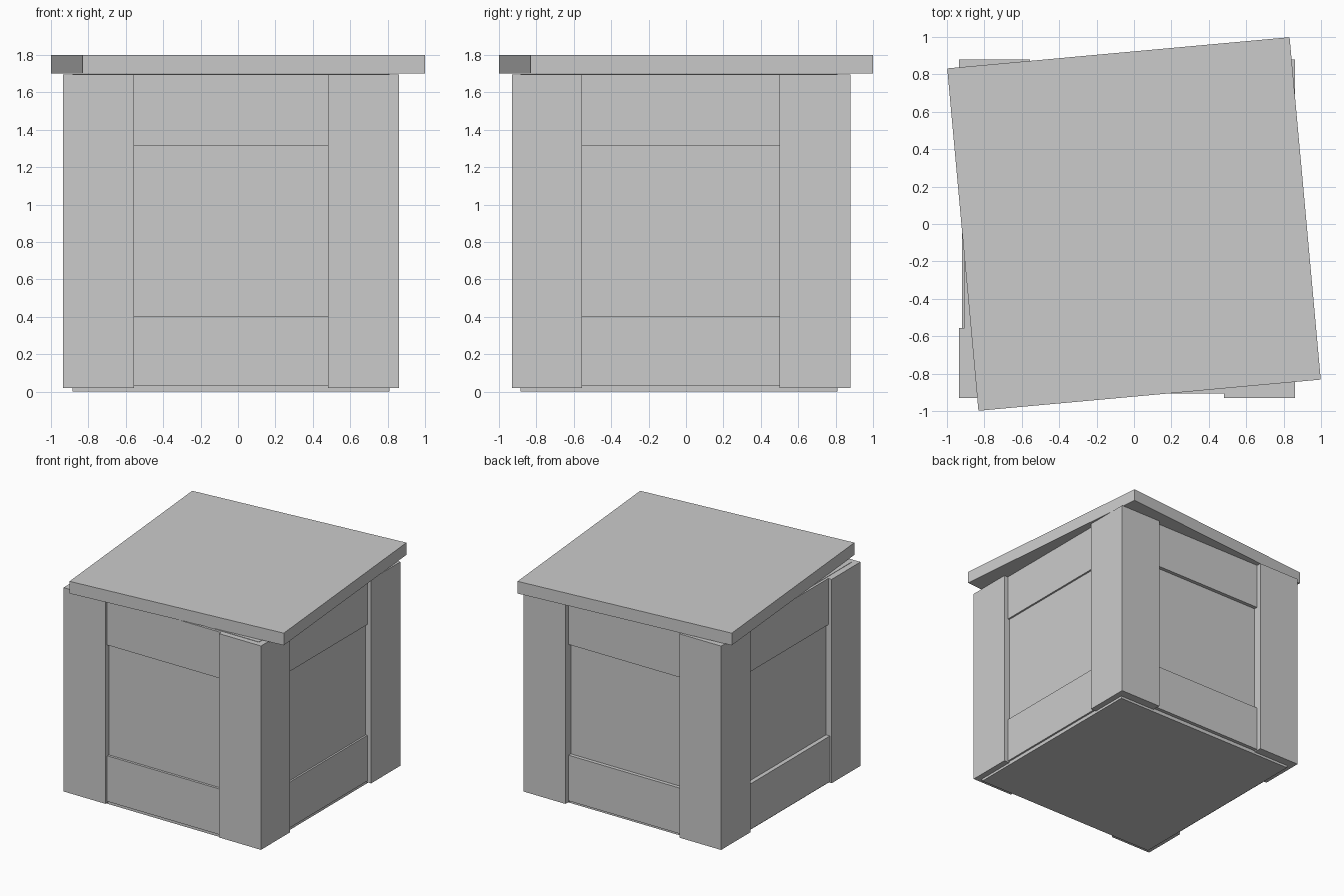
import bpy
import math

if "Cube" in bpy.data.objects:
    bpy.data.objects.remove(bpy.data.objects["Cube"])


def box(name, lo, hi):
    bpy.ops.mesh.primitive_cube_add(size=1, location=[(a + b) / 2 for a, b in zip(lo, hi)])
    ob = bpy.context.object
    ob.name = name
    ob.scale = [b - a for a, b in zip(lo, hi)]
    bpy.ops.object.transform_apply(location=False, rotation=False, scale=True)
    return ob


# Inner crate body forming the recessed panels
box("crate_body", (-0.885, -0.885, 0), (0.81, 0.81, 1.698))

# Four corner posts
for side, x0, x1 in (("left", -0.935, -0.555), ("right", 0.48, 0.86)):
    for end, y0, y1 in (("front", -0.93, -0.555), ("back", 0.50, 0.88)):
        box(f"{end}_{side}_post", (x0, y0, 0.02), (x1, y1, 1.695))

# Top and bottom rails on every side, set slightly behind the posts
for level, z0, z1, left in (("bottom", 0.03, 0.405, -0.92), ("top", 1.315, 1.695, -0.905)):
    box(f"{level}_front_rail", (-0.56, -0.905, z0), (0.49, -0.87, z1))
    box(f"{level}_back_rail", (-0.56, 0.79, z0), (0.49, 0.84, z1))
    box(f"{level}_left_rail", (left, -0.56, z0), (-0.87, 0.51, z1))
    box(f"{level}_right_rail", (0.79, -0.56, z0), (0.825, 0.51, z1))

# Lid laid on slightly askew
lid = box("lid", (-0.919, -0.919, 1.70), (0.919, 0.919, 1.80))
lid.rotation_euler.z = math.radians(5.2)
